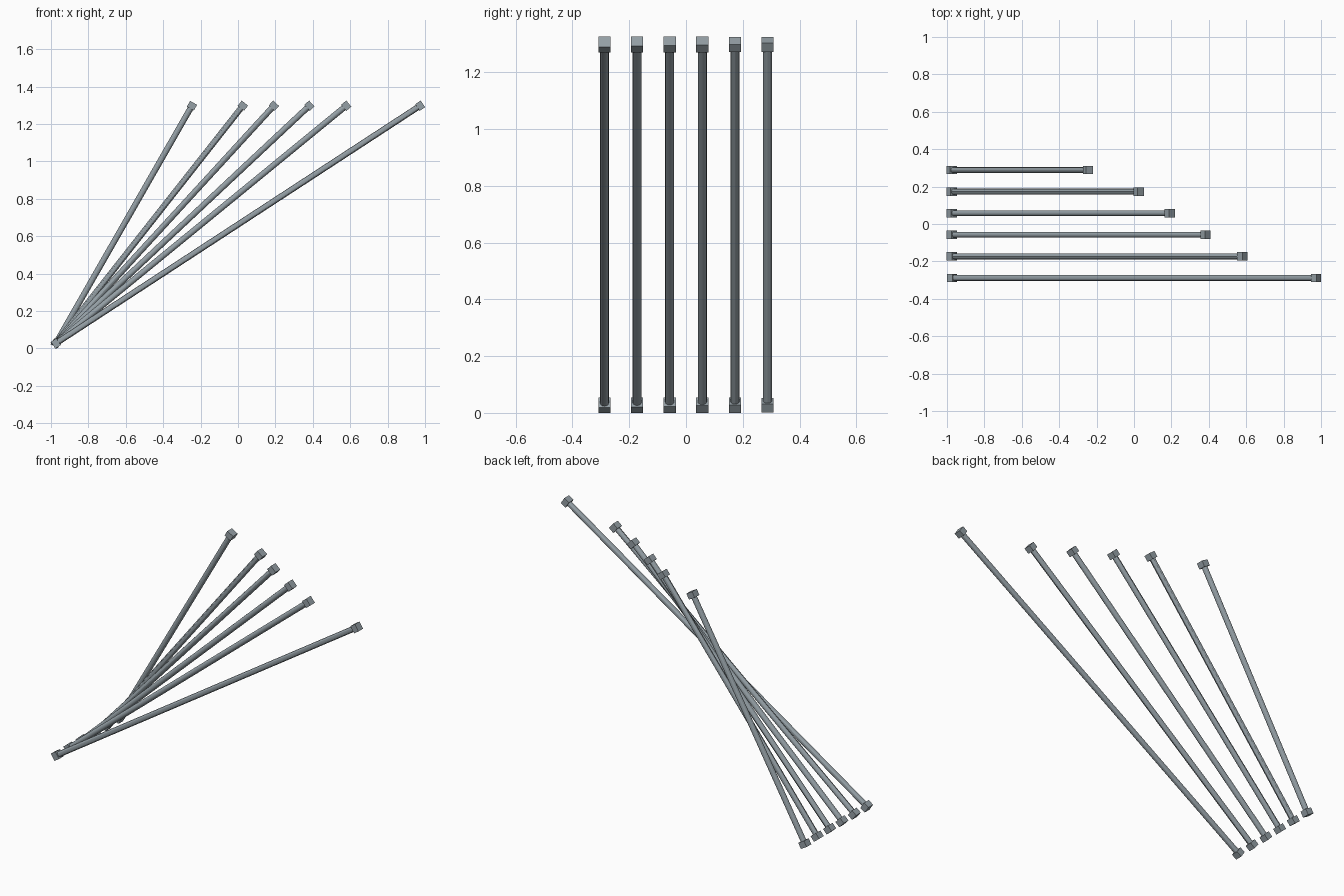
import bpy
from mathutils import Vector

cube = bpy.data.objects.get("Cube")
if cube:
    bpy.data.objects.remove(cube, do_unlink=True)

steel = bpy.data.materials.new("blue_grey_steel")
steel.use_nodes = True
colour = (0.30, 0.35, 0.38, 1)
steel.diffuse_color = colour
steel.node_tree.nodes["Principled BSDF"].inputs["Base Color"].default_value = colour

BLOCK_LENGTH, BLOCK_WIDTH = 0.035, 0.043
ROD_RADIUS = 0.016
LOW_X, LOW_Z, TOP_Z = -0.974, 0.027, 1.298


def finish(obj, name, direction):
    obj.name = name
    obj.rotation_euler = (0, direction.angle(Vector((0, 0, 1))), 0)
    obj.data.materials.append(steel)


def end_block(name, centre, direction):
    bpy.ops.mesh.primitive_cube_add(size=1, location=centre)
    block = bpy.context.object
    block.scale = (BLOCK_WIDTH, BLOCK_WIDTH, BLOCK_LENGTH)
    finish(block, name, direction)


def brace(number, top_x, y):
    low, top = Vector((LOW_X, y, LOW_Z)), Vector((top_x, y, TOP_Z))
    direction = top - low
    # Round rod between the two block centres
    bpy.ops.mesh.primitive_cylinder_add(
        vertices=12, radius=ROD_RADIUS, depth=direction.length,
        location=(low + top) / 2)
    finish(bpy.context.object, f"brace_rod_{number}", direction)
    bpy.ops.object.shade_smooth_by_angle()
    # Square blocks on both ends
    end_block(f"lower_block_{number}", low, direction)
    end_block(f"upper_block_{number}", top, direction)


# Fan of braces, longest at the front
for i, top_x in enumerate((0.974, 0.579, 0.382, 0.192, 0.026, -0.246)):
    brace(i + 1, top_x, -0.2875 + 0.115 * i)
